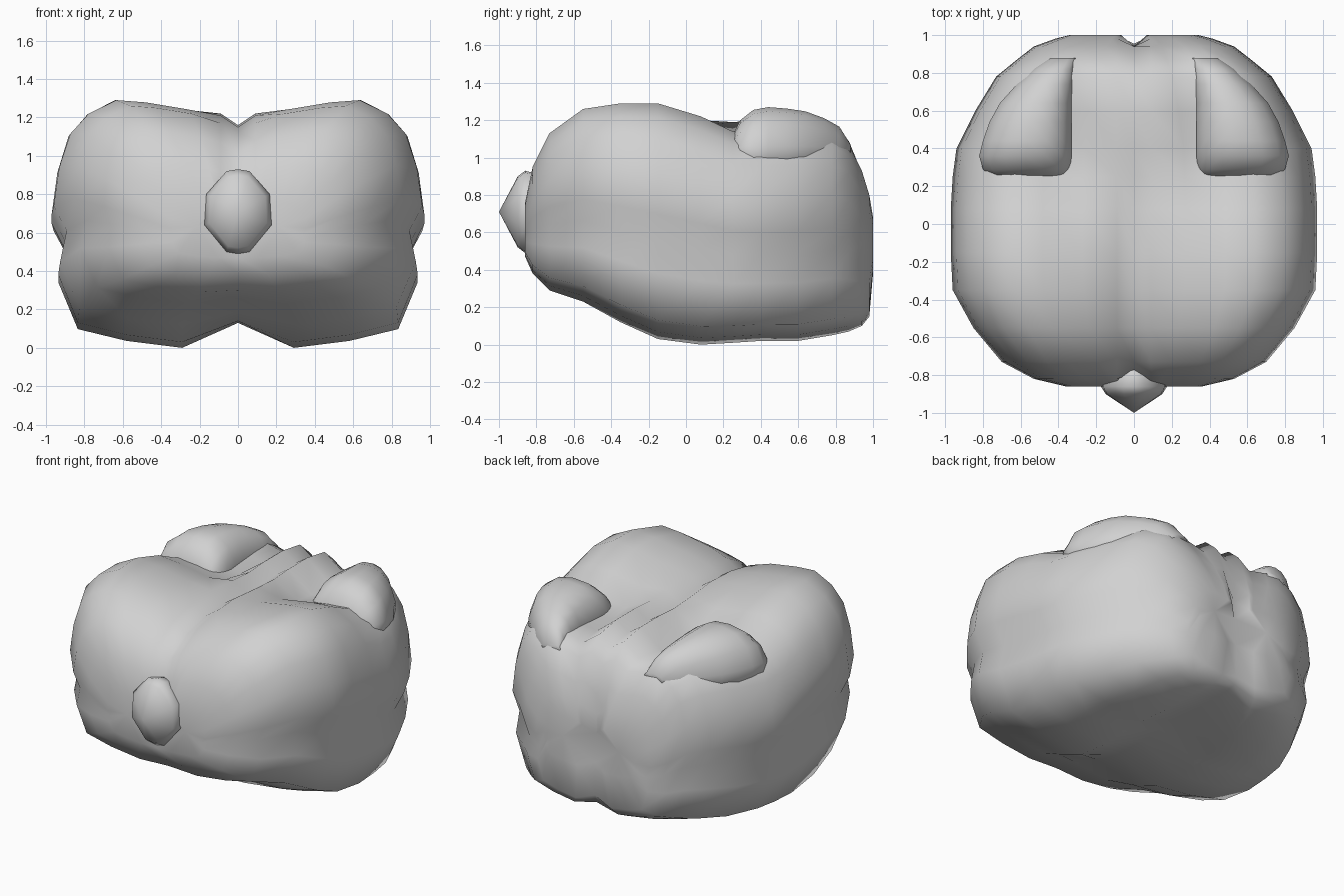
import bpy, bmesh, math

if "Cube" in bpy.data.objects:
    bpy.data.objects.remove(bpy.data.objects["Cube"])

grey = bpy.data.materials.new("plain_grey")
grey.diffuse_color = (0.64, 0.64, 0.64, 1)
grey.use_nodes = True
grey.node_tree.nodes["Principled BSDF"].inputs["Base Color"].default_value = grey.diffuse_color


def finish(name, bm):
    bmesh.ops.recalc_face_normals(bm, faces=bm.faces)
    for f in bm.faces:
        f.smooth = True
    me = bpy.data.meshes.new(name)
    bm.to_mesh(me)
    bm.free()
    me.materials.append(grey)
    ob = bpy.data.objects.new(name, me)
    bpy.context.collection.objects.link(ob)
    return ob


def loft(bm, rings):
    """Skin a list of closed vertex rings and return them."""
    vr = [[bm.verts.new(p) for p in r] for r in rings]
    n = len(vr[0])
    for a, b in zip(vr, vr[1:]):
        for i in range(n):
            j = (i + 1) % n
            bm.faces.new((a[i], a[j], b[j], b[i]))
    return vr


# Head: a two-lobed cross-section, scaled along the length
half = [(.3, 0), (.6, .03), (.86, .08), (.965, .28), (.93, .42), (1, .53),
        (.97, .7), (.91, .85), (.81, .94), (.66, 1), (.5, .99), (.28, .96)]
# y, half width, bottom, top, top of centre ridge, underside groove depth
stations = [(-.86, .36, .47, .76, .74, 0), (-.82, .53, .38, .95, .92, .01),
            (-.73, .70, .29, 1.13, 1.07, .01), (-.55, .85, .23, 1.26, 1.17, .03),
            (-.35, .96, .12, 1.29, 1.21, .07), (-.15, .97, .03, 1.29, 1.22, .11),
            (.08, .97, 0, 1.22, 1.20, .13), (.25, .96, .01, 1.14, 1.19, .13),
            (.4, .94, .02, 1.12, 1.20, .12), (.6, .84, .02, 1.13, 1.20, .11),
            (.78, .73, .05, 1.13, 1.17, .08), (.87, .62, .07, 1.07, 1.09, .06),
            (.94, .53, .10, .93, .92, .04), (.98, .42, .15, .80, .78, .04),
            (1.0, .34, .38, .68, .66, .03)]
rings = []
for y, w, zb, zt, zr, g in stations:
    h = zt - zb
    side = [(w * x, y, zb + h * z) for x, z in half]
    side.append((min(.09, .2 * w), y, zr))
    # centre groove pulls inward at the top and both ends
    yc = max(-.79, min(.94, y))
    low, top = (0, min(y, .955), zb + g), (0, yc, zr - .06)
    rings.append([low] + side + [top] + [(-x, yy, z) for x, yy, z in reversed(side)])
bm = bmesh.new()
vr = loft(bm, rings)
for ring in (vr[0], vr[-1]):
    # each end closes as two lobes around the middle groove
    m = len(ring) // 2
    for lobe in (ring[:m + 1], ring[m:] + ring[:1]):
        c = bm.verts.new((sum(v.co.x for v in lobe) / len(lobe), ring[2].co.y,
                          sum(v.co.z for v in lobe) / len(lobe)))
        for i in range(len(lobe)):
            bm.faces.new((lobe[i], lobe[(i + 1) % len(lobe)], c))
finish("head", bm)

# Ears: arched loft with a steep front, narrowing and sinking to the back
arch = [(0, -.5), (0, .3), (.1, .74), (.28, .96), (.5, 1), (.72, .9), (.9, .6),
        (1, .1), (1, -.5)]
# y, inner x, outer x, crest height
ear = [(.24, .36, .74, 1.10), (.29, .34, .80, 1.20), (.36, .33, .82, 1.255),
       (.44, .33, .80, 1.27), (.54, .33, .765, 1.262), (.64, .33, .71, 1.247),
       (.74, .32, .62, 1.21), (.82, .32, .53, 1.165), (.88, .31, .44, 1.07)]
for name, s in (("right_ear", 1), ("left_ear", -1)):
    bm = bmesh.new()
    vr = loft(bm, [[(s * (xi + (xo - xi) * u), y, 1.04 + (zt - 1.04) * v)
                    for u, v in arch] for y, xi, xo, zt in ear])
    bm.faces.new(vr[0])
    bm.faces.new(vr[-1])
    finish(name, bm)

# Nose: a faceted diamond with a pointed tip
outline = [(0, .93), (.06, .92), (.165, .80), (.175, .64), (.06, .50), (0, .49)]
outline += [(-x, z) for x, z in outline[-2:0:-1]]
bm = bmesh.new()
vr = loft(bm, [[(x * k, y, .71 + (z - .71) * k) for x, z in outline]
               for y, k in ((-.74, .85), (-.86, 1), (-.90, .86))])
tip = bm.verts.new((0, -1, .71))
for i in range(len(outline)):
    bm.faces.new((vr[-1][i], vr[-1][(i + 1) % len(outline)], tip))
bm.faces.new(vr[0])
finish("nose", bm)
